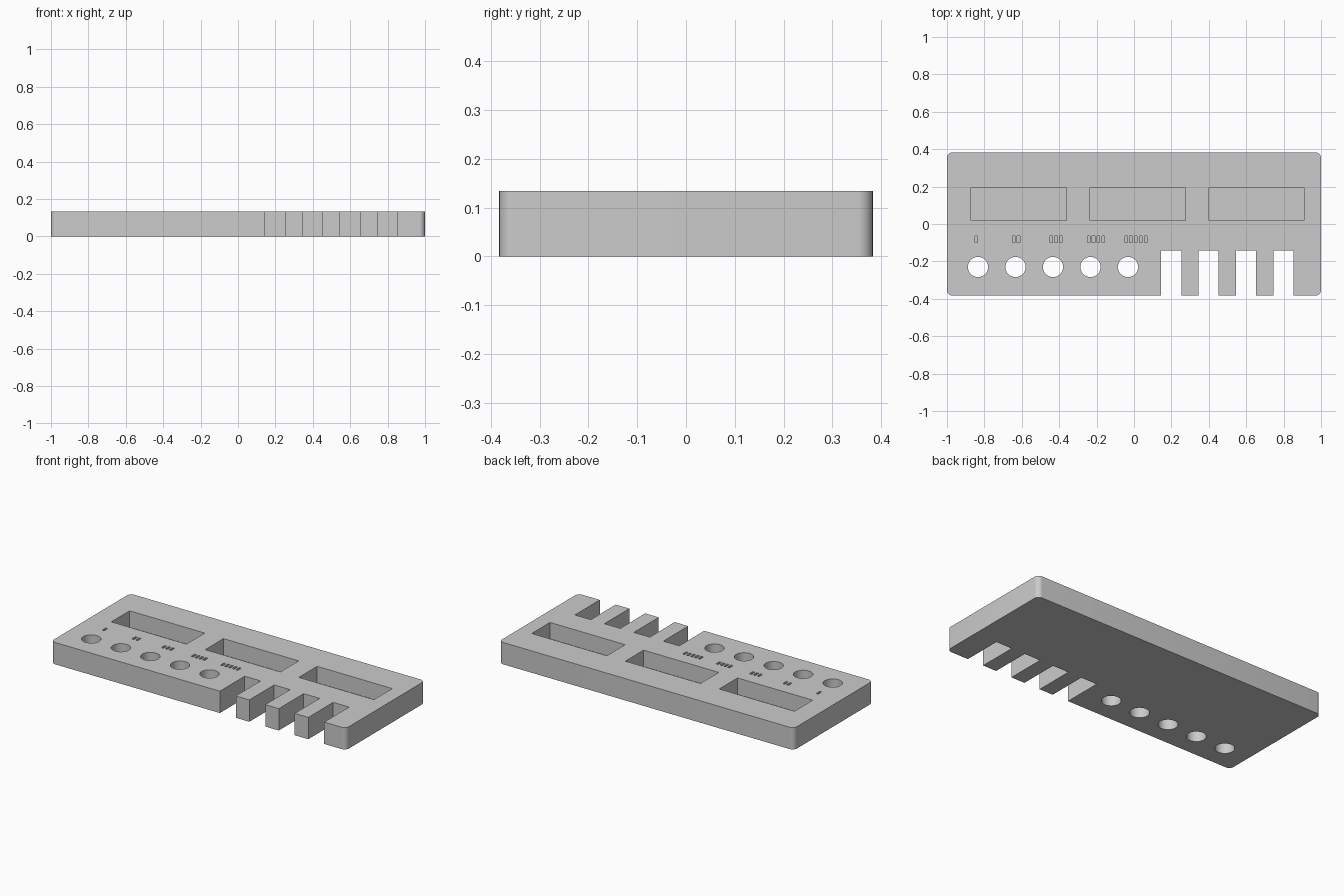
import bpy, bmesh, math
from mathutils import Matrix, Vector

cube = bpy.data.objects.get("Cube")
if cube:
    bpy.data.objects.remove(cube, do_unlink=True)

HEIGHT = 0.134
HALF_DEPTH = 0.383


def add_box(bm, x0, x1, y0, y1, z0, z1):
    size = Vector((x1 - x0, y1 - y0, z1 - z0))
    mid = Vector((x0 + x1, y0 + y1, z0 + z1)) / 2
    bmesh.ops.create_cube(bm, size=1, matrix=Matrix.Translation(mid) @ Matrix.Diagonal(size).to_4x4())


def add_object(name, bm):
    mesh = bpy.data.meshes.new(name)
    bm.to_mesh(mesh)
    bm.free()
    obj = bpy.data.objects.new(name, mesh)
    bpy.context.collection.objects.link(obj)
    return obj


grey = bpy.data.materials.new("plain grey")
grey.use_nodes = True
grey.diffuse_color = (0.6, 0.6, 0.6, 1)
grey.node_tree.nodes["Principled BSDF"].inputs["Base Color"].default_value = grey.diffuse_color

# Slab with rounded vertical corners
bm = bmesh.new()
add_box(bm, -1, 1, -HALF_DEPTH, HALF_DEPTH, 0, HEIGHT)
upright = [e for e in bm.edges if abs(e.verts[0].co.z - e.verts[1].co.z) > 0.1]
bmesh.ops.bevel(bm, geom=upright, offset=0.03, segments=8, profile=0.5, affect='EDGES')
holder = add_object("tool_holder", bm)
holder.data.materials.append(grey)

cut = bmesh.new()

# Three blind rectangular pockets
for x in (-0.872, -0.235, 0.4):
    add_box(cut, x, x + 0.51, 0.018, 0.195, 0.034, 0.2)

# Four open slots along the front edge
for i in range(4):
    x = 0.145 + 0.2 * i
    add_box(cut, x, x + 0.108, -0.5, -0.142, -0.1, 0.2)

# Five through holes, each with its count of shallow tally marks
for i in range(5):
    x = -0.834 + 0.2005 * i
    bmesh.ops.create_cone(cut, cap_ends=True, segments=40, radius1=0.054, radius2=0.054,
                          depth=0.5, matrix=Matrix.Translation((x, -0.23, 0)))
    for j in range(i + 1):
        mark = x - 0.01 + 0.026 * j
        add_box(cut, mark - 0.007, mark + 0.007, -0.1, -0.065, HEIGHT - 0.01, 0.2)

cutter = add_object("cutter", cut)
cutter.hide_render = True

# Apply the cuts and drop the helper
bpy.context.view_layer.objects.active = holder
holder.select_set(True)
mod = holder.modifiers.new("cuts", 'BOOLEAN')
mod.operation = 'DIFFERENCE'
mod.solver = 'EXACT'
mod.object = cutter
bpy.ops.object.modifier_apply(modifier=mod.name)
bpy.data.objects.remove(cutter, do_unlink=True)

bpy.ops.object.select_all(action='DESELECT')
holder.select_set(True)
bpy.ops.object.shade_smooth_by_angle(angle=math.radians(30))
